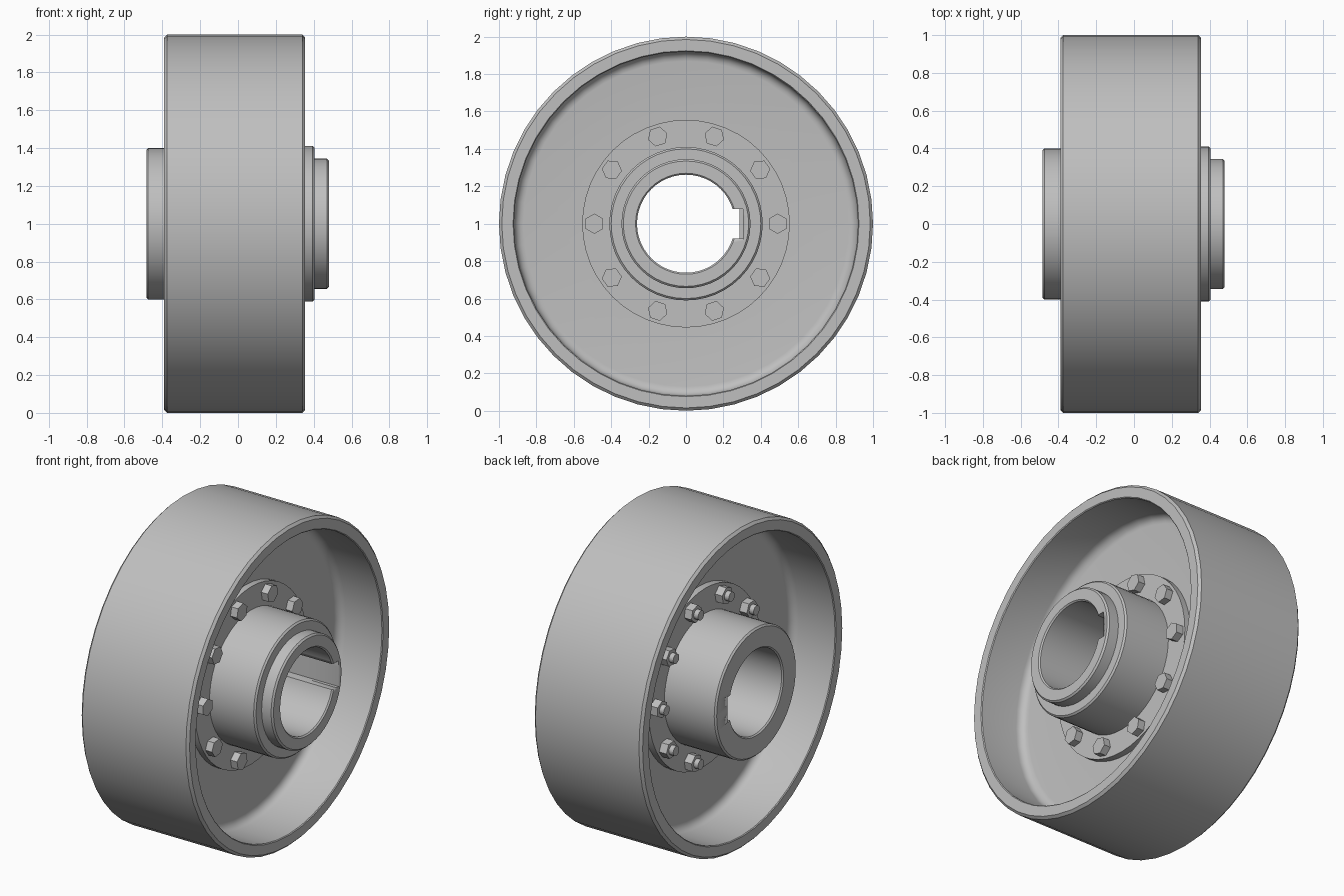
import bpy, bmesh
from math import sin, cos, pi, radians
from mathutils import Matrix, Vector

cube = bpy.data.objects.get("Cube")
if cube:
    bpy.data.objects.remove(cube, do_unlink=True)

SEGMENTS = 48
CENTRE = Vector((0, 0, 1))

steel = bpy.data.materials.new("grey steel")
steel.use_nodes = True
steel.diffuse_color = (0.52, 0.52, 0.52, 1)
steel.node_tree.nodes["Principled BSDF"].inputs["Base Color"].default_value = (0.52, 0.52, 0.52, 1)


def finish(name, bm, angle=35):
    """Turn a bmesh into a shaded object."""
    bmesh.ops.recalc_face_normals(bm, faces=bm.faces)
    mesh = bpy.data.meshes.new(name)
    bm.to_mesh(mesh)
    bm.free()
    mesh.materials.append(steel)
    obj = bpy.data.objects.new(name, mesh)
    bpy.context.collection.objects.link(obj)
    bpy.ops.object.select_all(action="DESELECT")
    obj.select_set(True)
    bpy.context.view_layer.objects.active = obj
    bpy.ops.object.shade_smooth_by_angle(angle=radians(angle))
    return obj


def lathe(name, profile):
    """Spin a closed (x, radius) profile about the axle."""
    bm = bmesh.new()
    rings = []
    for i in range(SEGMENTS):
        a = 2 * pi * i / SEGMENTS
        rings.append([bm.verts.new((x, r * cos(a), 1 + r * sin(a))) for x, r in profile])
    count = len(profile)
    for i in range(SEGMENTS):
        a, b = rings[i], rings[(i + 1) % SEGMENTS]
        for j in range(count):
            k = (j + 1) % count
            bm.faces.new((a[j], a[k], b[k], b[j]))
    return finish(name, bm)


def arc(x, r, radius, start, end, steps=5):
    """Points of a fillet in the (x, radius) plane."""
    angles = [radians(start + (end - start) * i / steps) for i in range(steps + 1)]
    return [(x + radius * cos(a), r + radius * sin(a)) for a in angles]


# Drum: outer rim and filleted centre web
WEB_L, WEB_R, FIL = -0.085, 0.05, 0.05
drum = [(-0.39, 0.985), (-0.375, 1), (0.34, 1), (0.355, 0.985), (0.355, 0.925), (0.35, 0.92)]
drum += arc(WEB_R + FIL, 0.92 - FIL, FIL, 90, 180)
drum += [(WEB_R, 0.38), (WEB_L, 0.38)]
drum += arc(WEB_L - FIL, 0.92 - FIL, FIL, 0, 90)
drum += [(-0.385, 0.92), (-0.39, 0.925)]
lathe("drum_with_web", drum)

# Bolted flanges on both faces of the web
FACE_R, FACE_L = 0.09, -0.13
for name, inner, face in (("right_flange", WEB_R, FACE_R), ("left_flange", WEB_L, FACE_L)):
    lathe(name, [(inner, 0.39), (inner, 0.555), (face, 0.555), (face, 0.39)])

# Hub sleeve with stepped nose and chamfered bore
hub = lathe("hub", [
    (-0.485, 0.27), (-0.485, 0.39), (-0.475, 0.40), (0, 0.40), (0, 0.41),
    (0.395, 0.41), (0.405, 0.40), (0.405, 0.345), (0.47, 0.345), (0.48, 0.335),
    (0.48, 0.27), (0.472, 0.262), (-0.477, 0.262)])


# Keyway through the bore, deeper towards the nose
def cut_keyway(x0, x1, depth):
    bm = bmesh.new()
    bmesh.ops.create_cube(bm, size=1)
    bmesh.ops.scale(bm, vec=(x1 - x0, depth - 0.15, 0.16), verts=bm.verts)
    bmesh.ops.translate(bm, vec=((x0 + x1) / 2, (depth + 0.15) / 2, 1), verts=bm.verts)
    cutter = finish("keyway_cutter", bm)
    cutter.hide_render = True
    mod = hub.modifiers.new("keyway", "BOOLEAN")
    mod.operation = "DIFFERENCE"
    mod.solver = "EXACT"
    mod.object = cutter
    bpy.context.view_layer.objects.active = hub
    bpy.ops.object.modifier_apply(modifier=mod.name)
    bpy.data.objects.remove(cutter, do_unlink=True)


cut_keyway(-0.6, 0.6, 0.285)
cut_keyway(0.0, 0.6, 0.305)


# Ring of bolts: heads on one side, nuts and shank ends on the other
def bolt_ring(name, x0, x1, radius, sides, bolts=10):
    bm = bmesh.new()
    for i in range(bolts):
        turn = Matrix.Rotation(2 * pi * i / bolts, 4, "X")
        place = (Matrix.Translation(CENTRE) @ turn
                 @ Matrix.Translation(((x0 + x1) / 2, 0.49, 0))
                 @ Matrix.Rotation(pi / 2, 4, "Y") @ Matrix.Rotation(pi / 2, 4, "Z"))
        bmesh.ops.create_cone(bm, cap_ends=True, segments=sides, radius1=radius,
                              radius2=radius, depth=x1 - x0, matrix=place)
    return finish(name, bm)


bolt_ring("bolt_heads", FACE_R - 0.01, FACE_R + 0.045, 0.054, 6)
bolt_ring("bolt_nuts", FACE_L - 0.05, FACE_L + 0.01, 0.054, 6)
bolt_ring("bolt_shank_ends", FACE_L - 0.08, FACE_L, 0.03, 16)
